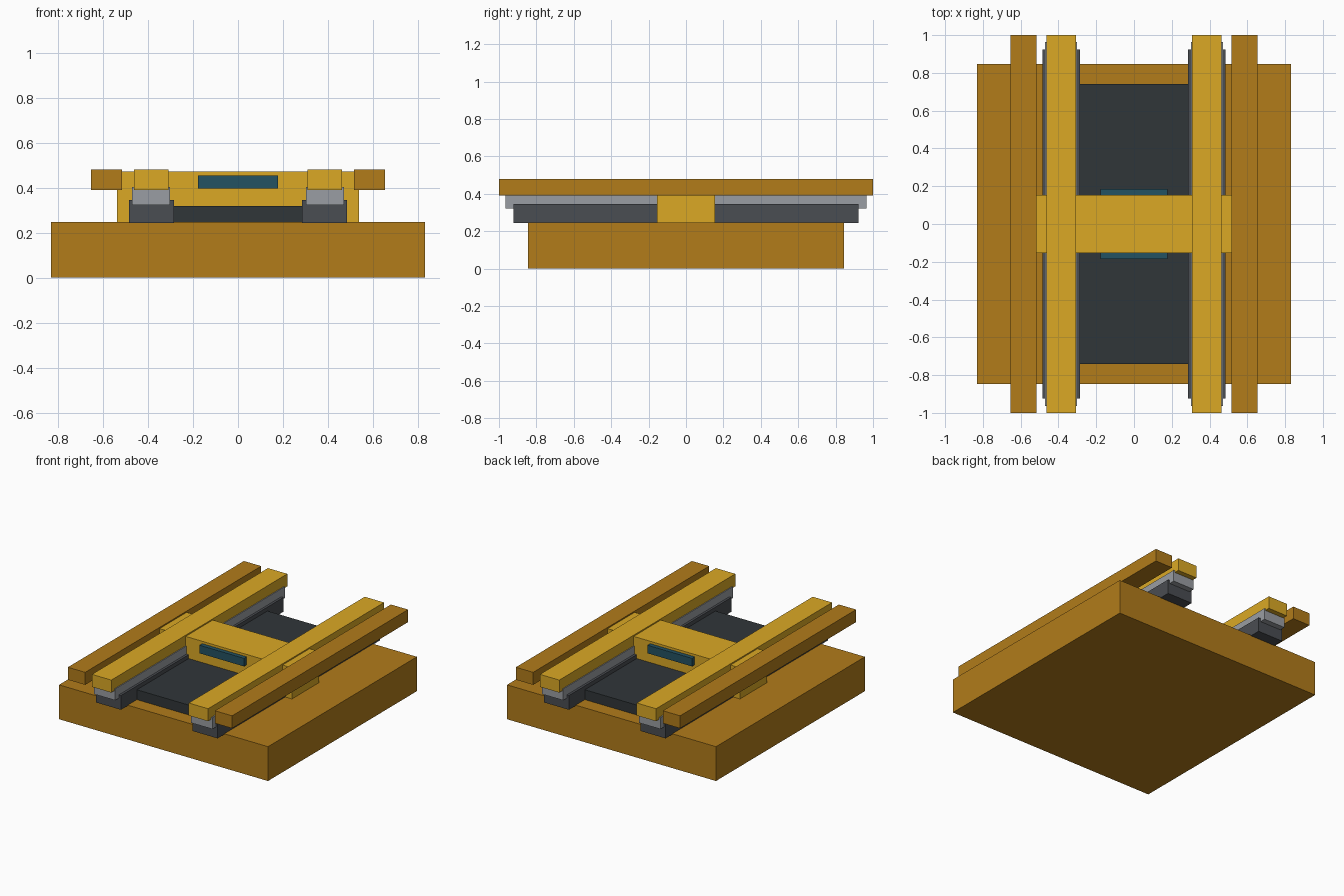
import bpy

if "Cube" in bpy.data.objects:
    bpy.data.objects.remove(bpy.data.objects["Cube"])


def material(name, hex_color):
    # sRGB hex to linear colour
    rgb = [int(hex_color[i:i + 2], 16) / 255 for i in (0, 2, 4)]
    lin = [c / 12.92 if c <= 0.04045 else ((c + 0.055) / 1.055) ** 2.4 for c in rgb]
    mat = bpy.data.materials.new(name)
    mat.diffuse_color = (*lin, 1)
    mat.use_nodes = True
    mat.node_tree.nodes["Principled BSDF"].inputs["Base Color"].default_value = mat.diffuse_color
    return mat


ochre = material("ochre", "B27C1A")
yellow = material("yellow", "DBA925")
charcoal = material("charcoal", "303639")
dark_grey = material("dark_grey", "4A4D52")
light_grey = material("light_grey", "9A9EA3")
teal = material("teal", "245262")


def box(name, x, y, z, mat):
    """Box from (min, max) ranges on each axis."""
    bpy.ops.mesh.primitive_cube_add(size=1, location=[sum(r) / 2 for r in (x, y, z)])
    ob = bpy.context.object
    ob.name = name
    ob.scale = [r[1] - r[0] for r in (x, y, z)]
    bpy.ops.object.transform_apply(location=False, rotation=False, scale=True)
    ob.data.materials.append(mat)
    return ob


def centred(name, half_x, half_y, z, mat):
    return box(name, (-half_x, half_x), (-half_y, half_y), z, mat)


# Base slab, recessed tray and central bridge
centred("base", 0.831, 0.846, (0, 0.247), ochre)
centred("centre_tray", 0.295, 0.742, (0.24, 0.318), charcoal)
centred("cross_bridge", 0.537, 0.154, (0.24, 0.471), yellow)

# Display panel showing on both faces of the bridge
centred("bridge_panel", 0.177, 0.184, (0.396, 0.454), teal)

# Stacked rails on each side: name, inner x, outer x, half length, z range
rails = [
    ("lower_rail", 0.285, 0.484, 0.923, (0.243, 0.346), dark_grey),
    ("slide_rail", 0.302, 0.471, 0.964, (0.322, 0.404), light_grey),
    ("inner_beam", 0.308, 0.462, 1.0, (0.39, 0.48), yellow),
    ("outer_beam", 0.516, 0.653, 1.0, (0.39, 0.48), ochre),
]
for side, s in (("left", -1), ("right", 1)):
    for name, x0, x1, half_y, z, mat in rails:
        x = sorted((s * x0, s * x1))
        box(f"{side}_{name}", x, (-half_y, half_y), z, mat)
